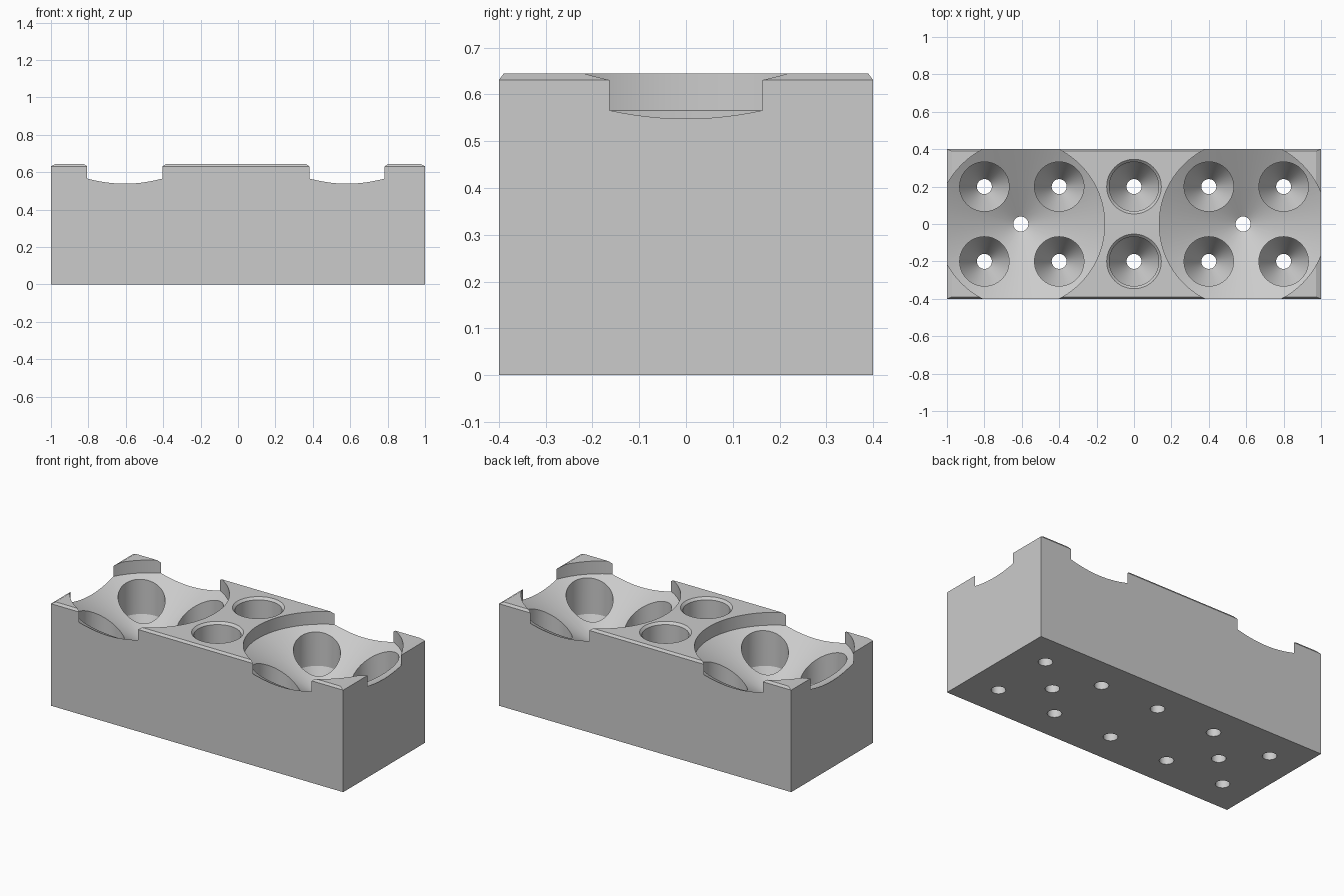
import bpy, bmesh, math

cube = bpy.data.objects.get("Cube")
if cube:
    bpy.data.objects.remove(cube, do_unlink=True)

gray = bpy.data.materials.new("light gray")
gray.use_nodes = True
color = (0.6, 0.6, 0.6, 1)
gray.diffuse_color = color
gray.node_tree.nodes["Principled BSDF"].inputs["Base Color"].default_value = color

HEIGHT, PIN = 0.645, 0.04


def finish(bm, name):
    bmesh.ops.recalc_face_normals(bm, faces=bm.faces)
    mesh = bpy.data.meshes.new(name)
    bm.to_mesh(mesh)
    bm.free()
    mesh.materials.append(gray)
    obj = bpy.data.objects.new(name, mesh)
    bpy.context.collection.objects.link(obj)
    return obj


def lathe(name, profile, x, y, segments=96):
    """Solid of revolution from (radius, z) points, bottom to top."""
    bm = bmesh.new()
    rings = []
    for r, z in profile:
        angles = [math.tau * i / segments for i in range(segments)]
        rings.append([bm.verts.new((x + r * math.cos(a), y + r * math.sin(a), z)) for a in angles])
    for low, high in zip(rings, rings[1:]):
        for i in range(segments):
            j = (i + 1) % segments
            bm.faces.new((low[i], low[j], high[j], high[i]))
    bm.faces.new(rings[0][::-1])
    bm.faces.new(rings[-1])
    return finish(bm, name)


# Block with a slightly tapered top edge
bm = bmesh.new()
levels = []
for z, s in ((0, 1), (HEIGHT - 0.014, 1), (HEIGHT, 0.974)):
    corners = ((-1, -0.4), (1, -0.4), (1, 0.4), (-1, 0.4))
    levels.append([bm.verts.new((x * s, y * (s + 1) / 2 if s < 0.97 else y * s, z)) for x, y in corners])
for low, high in zip(levels, levels[1:]):
    for i in range(4):
        j = (i + 1) % 4
        bm.faces.new((low[i], low[j], high[j], high[i]))
bm.faces.new(levels[0][::-1])
bm.faces.new(levels[-1])
block = finish(bm, "holder_block")

cutters = []

# Two wide round recesses with conical floors and drain holes
R, FLOOR = 0.448, 0.566
cone_low = FLOOR - (R - PIN) * math.tan(math.radians(30))
for x in (-0.605, 0.583):
    profile = [(PIN, -0.1), (PIN, cone_low), (R, FLOOR), (R, 0.8)]
    cutters.append(lathe("recess_cutter", profile, x, 0))

# Ten small round pockets, the middle pair with chamfered rims
r, wall = 0.132, 0.33
pocket_low = wall - (r - PIN) * math.tan(math.radians(60))
for x in (-0.8, -0.4, 0, 0.4, 0.8):
    for y in (-0.2, 0.2):
        profile = [(PIN, -0.1), (PIN, pocket_low), (r, wall)]
        if x == 0:
            profile += [(r, HEIGHT - 0.014), (r + 0.028, HEIGHT + 0.014)]
        else:
            profile += [(r, 0.8)]
        cutters.append(lathe("pocket_cutter", profile, x, y, 64))

bpy.ops.object.select_all(action="DESELECT")
block.select_set(True)
bpy.context.view_layer.objects.active = block
for cutter in cutters:
    mod = block.modifiers.new("cut", "BOOLEAN")
    mod.operation = "DIFFERENCE"
    mod.solver = "EXACT"
    mod.object = cutter
    bpy.ops.object.modifier_apply(modifier=mod.name)
    bpy.data.objects.remove(cutter, do_unlink=True)

bpy.ops.object.shade_smooth_by_angle(angle=math.radians(25))
